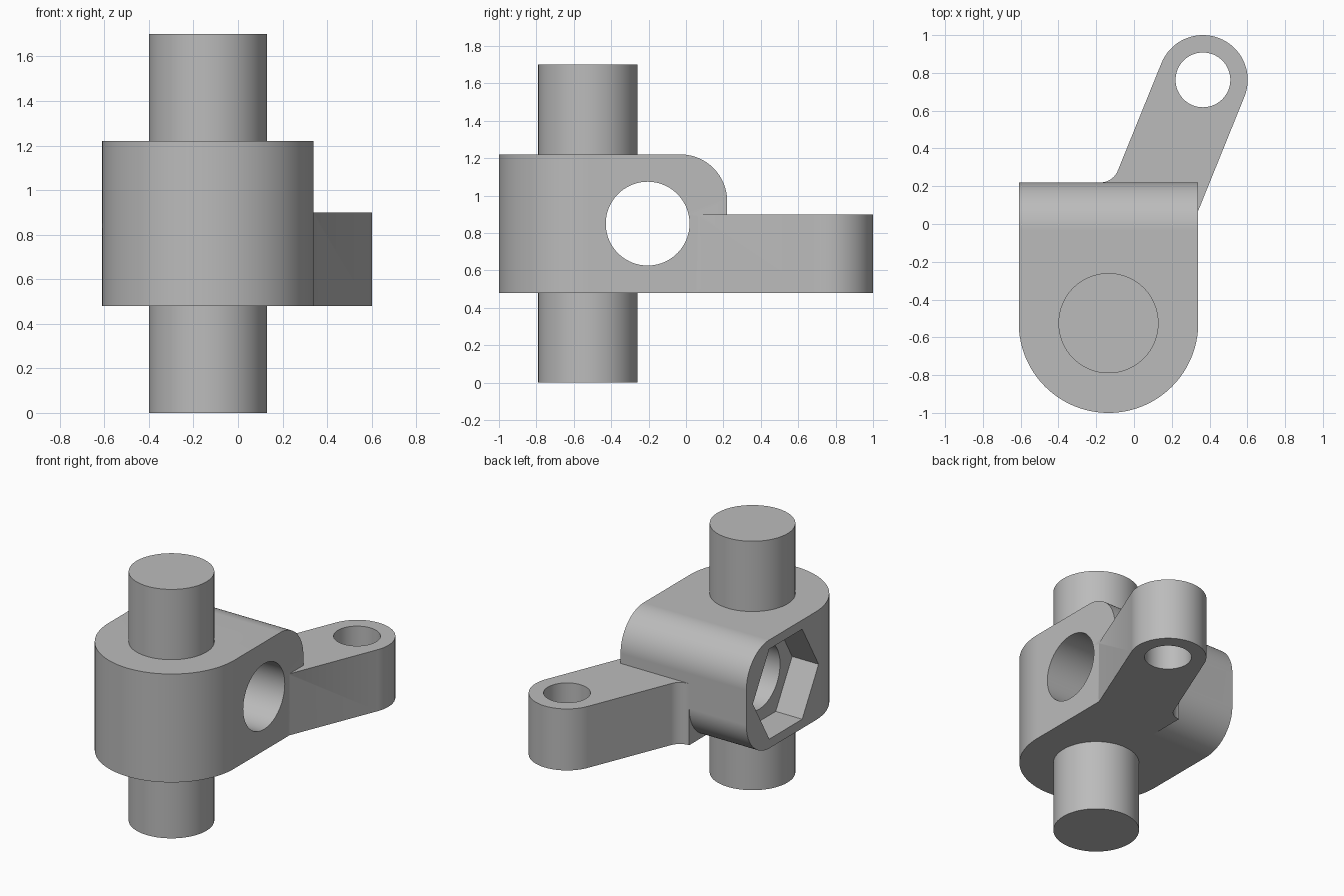
import bpy
import bmesh
from math import sin, cos, pi, radians
from mathutils import Matrix, Vector

cube = bpy.data.objects.get("Cube")
if cube:
    bpy.data.objects.remove(cube)

grey = bpy.data.materials.new("plain grey")
grey.use_nodes = True
grey.diffuse_color = (0.5, 0.5, 0.5, 1)
grey.node_tree.nodes["Principled BSDF"].inputs["Base Color"].default_value = (0.5, 0.5, 0.5, 1)

BOTTOM, TOP, BACK = 0.48, 1.22, 0.22
PIN = Vector((-0.135, -0.525))
EYE = Vector((0.365, 0.763))
BORE = Vector((-0.205, 0.85))      # y, z
HALF = 0.475                       # half width of the body


def arc(centre, radius, start, end, steps=32):
    """Points along an arc, angles in degrees."""
    angles = [radians(start + (end - start) * i / steps) for i in range(steps + 1)]
    return [(centre[0] + radius * cos(a), centre[1] + radius * sin(a)) for a in angles]


def prism(name, outline, low, high, along_x=False):
    """Extrude an outline along z, or a (y, z) outline along x."""
    bm = bmesh.new()
    base = bm.faces.new([bm.verts.new((u, v, low)) for u, v in outline])
    new = bmesh.ops.extrude_face_region(bm, geom=[base])["geom"]
    moved = [g for g in new if isinstance(g, bmesh.types.BMVert)]
    bmesh.ops.translate(bm, verts=moved, vec=(0, 0, high - low))
    if along_x:
        cycle = Matrix(((0, 0, 1), (1, 0, 0), (0, 1, 0))).to_4x4()
        bmesh.ops.transform(bm, matrix=cycle, verts=bm.verts)
    bmesh.ops.recalc_face_normals(bm, faces=bm.faces)
    mesh = bpy.data.meshes.new(name)
    bm.to_mesh(mesh)
    bm.free()
    mesh.materials.append(grey)
    obj = bpy.data.objects.new(name, mesh)
    bpy.context.collection.objects.link(obj)
    return obj


def circle(centre, radius, sides=96):
    return arc(centre, radius, 0, 360, sides)[:-1]


def combine(target, tool, operation):
    """Apply a boolean and drop the tool object."""
    mod = target.modifiers.new(operation.lower(), "BOOLEAN")
    mod.operation, mod.solver, mod.object = operation, "EXACT", tool
    bpy.context.view_layer.objects.active = target
    bpy.ops.object.modifier_apply(modifier=mod.name)
    bpy.data.objects.remove(tool)


# Body: round-fronted plan trimmed by a side profile with rounded back edges
plan = arc(PIN, HALF, 180, 360, 64) + [(PIN.x + HALF, 0.5), (PIN.x - HALF, 0.5)]
body = prism("pivot_bracket", plan, 0.3, 1.4)
r = 0.25
side = [(-1.5, BOTTOM)] + arc((BACK - r, BOTTOM + r), r, -90, 0) \
    + arc((BACK - r, TOP - r), r, 0, 90) + [(-1.5, TOP)]
combine(body, prism("side_profile", side, -1, 1, True), "INTERSECT")

# Arm: slanted lever with a round end and a fillet where it meets the body
slant, eye_r, fillet_r = 68, 0.237, 0.1
right_x = PIN.x + HALF
fillet = Vector((-0.1785, BACK + fillet_r))
lever = [(fillet.x, -0.1), (right_x, -0.1), (right_x, 0.07)] \
    + arc(EYE, eye_r, slant - 90, slant + 90, 48) \
    + arc(fillet, fillet_r, slant - 90, -90, 16)
combine(body, prism("arm", lever, BOTTOM, 0.90), "UNION")

# Pin standing through the body
combine(body, prism("pin", circle(PIN, 0.265), 0, 1.70), "UNION")

# Eye hole, cross bore and hexagonal nut pocket
combine(body, prism("eye_hole", circle(EYE, 0.145, 64), 0.2, 1.2), "DIFFERENCE")
combine(body, prism("cross_bore", circle(BORE, 0.224), -1, 1, True), "DIFFERENCE")
combine(body, prism("nut_pocket", circle(BORE, 0.355, 6), -1, -0.41, True), "DIFFERENCE")

# Smooth curved walls with crisp edges
bpy.ops.object.select_all(action="DESELECT")
body.select_set(True)
bpy.context.view_layer.objects.active = body
bpy.ops.object.shade_smooth_by_angle(angle=radians(25))
weighted = body.modifiers.new("clean_flats", "WEIGHTED_NORMAL")
weighted.keep_sharp = True
